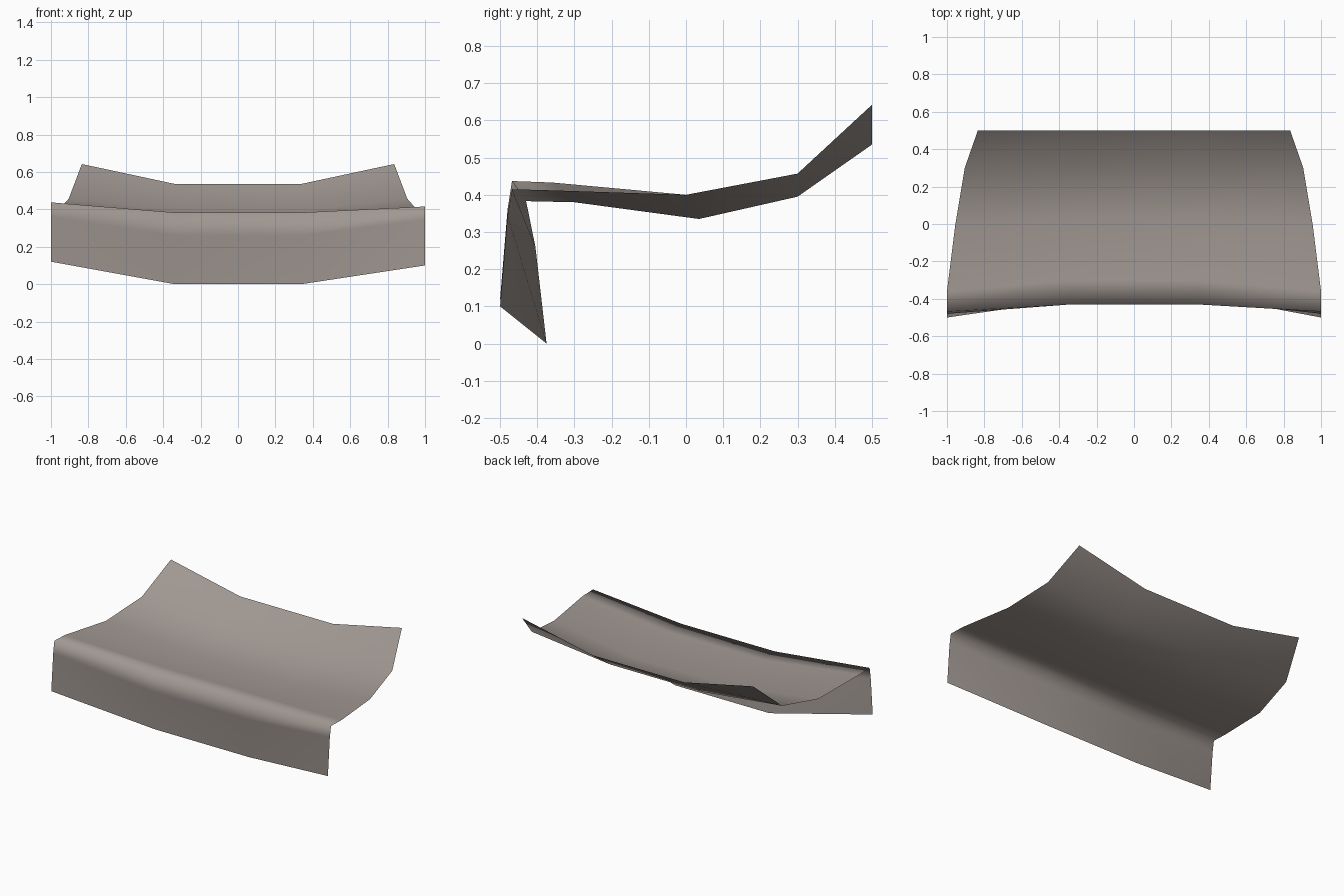
import bpy

if "Cube" in bpy.data.objects:
    bpy.data.objects.remove(bpy.data.objects["Cube"])

# Cross-section stations from the front lip to the rear edge:
# (outer x, outer y, left z, right z, inner x, inner y, inner z)
stations = [
    (1.00, -0.50, 0.12, 0.10, 0.34, -0.375, 0.00),
    (1.00, -0.48, 0.36, 0.345, 0.34, -0.405, 0.26),
    (1.00, -0.468, 0.437, 0.415, 0.34, -0.43, 0.383),
    (1.00, -0.36, 0.433, 0.412, 0.34, -0.30, 0.38),
    (0.955, 0.00, 0.40, 0.40, 0.335, 0.035, 0.335),
    (0.905, 0.30, 0.457, 0.457, 0.335, 0.30, 0.395),
    (0.835, 0.50, 0.642, 0.642, 0.335, 0.50, 0.535),
]

# Curved sheet: four points across each station
verts, faces = [], []
for ox, oy, zl, zr, ix, iy, iz in stations:
    verts += [(-ox, oy, zl), (-ix, iy, iz), (ix, iy, iz), (ox, oy, zr)]
for r in range(len(stations) - 1):
    for c in range(3):
        a = r * 4 + c
        faces.append((a, a + 1, a + 5, a + 4))

mesh = bpy.data.meshes.new("curved_panel")
mesh.from_pydata(verts, [], faces)
mesh.update()
panel = bpy.data.objects.new("curved_panel", mesh)
bpy.context.collection.objects.link(panel)

# Smooth shading over the whole sheet
for p in mesh.polygons:
    p.use_smooth = True

# Warm grey finish
mat = bpy.data.materials.new("warm grey")
mat.diffuse_color = (0.35, 0.31, 0.285, 1.0)
mat.use_nodes = True
mat.node_tree.nodes["Principled BSDF"].inputs["Base Color"].default_value = mat.diffuse_color
mesh.materials.append(mat)
